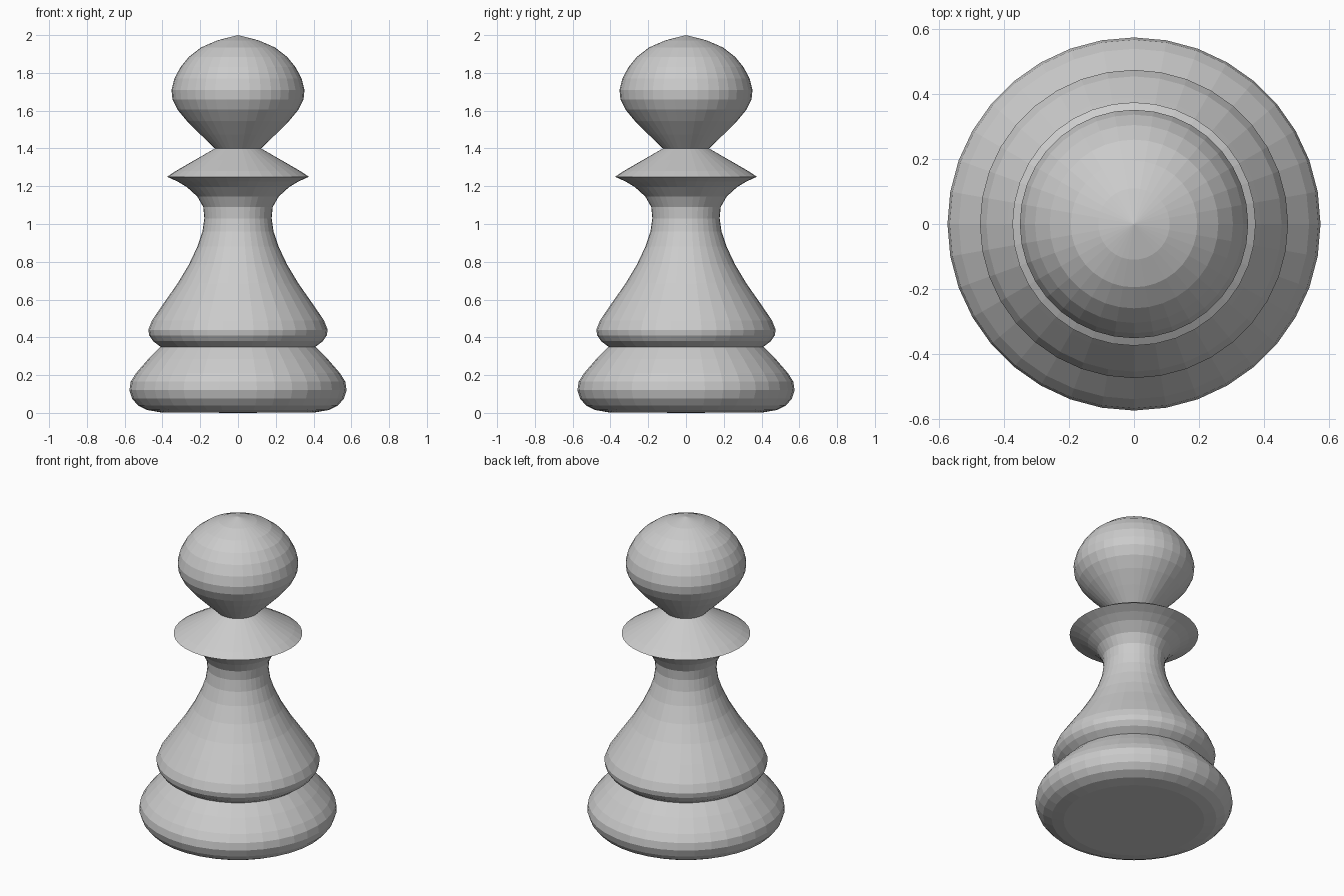
import bpy, bmesh
from math import cos, sin, tau

SEGMENTS = 36


def lathe(name, profile):
    """Spin (radius, height) points around z; radius 0 closes to a point."""
    bm = bmesh.new()
    rings = []
    for r, z in profile:
        if r == 0:
            rings.append([bm.verts.new((0, 0, z))] * SEGMENTS)
        else:
            rings.append([bm.verts.new((r * cos(tau * i / SEGMENTS), r * sin(tau * i / SEGMENTS), z))
                          for i in range(SEGMENTS)])
    for low, high in zip(rings, rings[1:]):
        for i in range(SEGMENTS):
            j = (i + 1) % SEGMENTS
            corners = dict.fromkeys((low[i], low[j], high[j], high[i]))
            bm.faces.new(list(corners))
    mesh = bpy.data.meshes.new(name)
    bm.to_mesh(mesh)
    bm.free()
    obj = bpy.data.objects.new(name, mesh)
    bpy.context.collection.objects.link(obj)
    return obj


# Parts meet on shared rings, so no hidden caps are needed inside
# Rounded foot with a flat underside
lathe("base", [(0, 0), (0.41, 0.003), (0.48, 0.015), (0.53, 0.04), (0.56, 0.075),
               (0.575, 0.12), (0.568, 0.165), (0.54, 0.21), (0.475, 0.285), (0.41, 0.35)])

# Flared skirt narrowing to the waist, then opening under the collar
lathe("stem", [(0.41, 0.35), (0.45, 0.38), (0.47, 0.41), (0.475, 0.44), (0.455, 0.49),
               (0.39, 0.585), (0.32, 0.685), (0.26, 0.785), (0.215, 0.88), (0.188, 0.96),
               (0.178, 1.03), (0.184, 1.09), (0.215, 1.145), (0.27, 1.195), (0.32, 1.225), (0.375, 1.25)])

# Sharp-edged sloping collar
lathe("collar", [(0.375, 1.25), (0.33, 1.28), (0.235, 1.335), (0.122, 1.40)])

# Bulb-shaped head with a slight peak
lathe("head", [(0.122, 1.40), (0.2, 1.475), (0.27, 1.545), (0.32, 1.605), (0.347, 1.66),
               (0.352, 1.71), (0.337, 1.77), (0.305, 1.83), (0.26, 1.885),
               (0.195, 1.935), (0.11, 1.972), (0, 2.0)])
